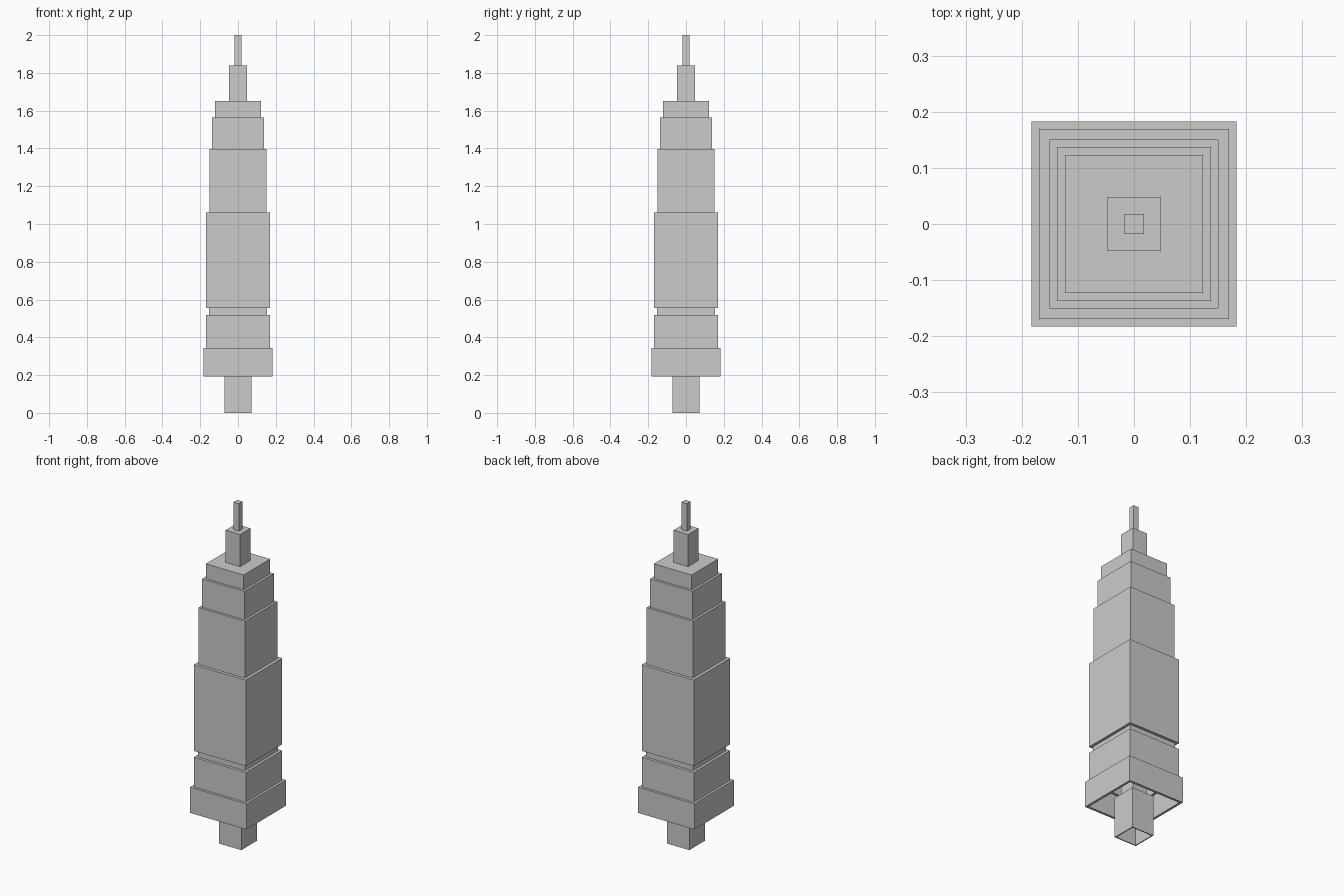
import bpy, bmesh

if "Cube" in bpy.data.objects:
    bpy.data.objects.remove(bpy.data.objects["Cube"])


def square_sweep(name, profile, closed=False, cap_start=False, cap_end=False):
    """Skin square rings along a profile of (half width, height) points."""
    bm = bmesh.new()
    rings = [[bm.verts.new((sx * w, sy * w, z))
              for sx, sy in ((-1, -1), (1, -1), (1, 1), (-1, 1))]
             for w, z in profile]
    pairs = list(zip(rings, rings[1:]))
    if closed:
        pairs.append((rings[-1], rings[0]))
    for a, b in pairs:
        for i in range(4):
            j = (i + 1) % 4
            bm.faces.new((a[i], a[j], b[j], b[i]))
    if cap_start:
        bm.faces.new(rings[0][::-1])
    if cap_end:
        bm.faces.new(rings[-1])
    bmesh.ops.recalc_face_normals(bm, faces=bm.faces)
    mesh = bpy.data.meshes.new(name)
    bm.to_mesh(mesh)
    bm.free()
    obj = bpy.data.objects.new(name, mesh)
    bpy.context.collection.objects.link(obj)
    return obj


# Tiers of the tower: half width, bottom, top
tiers = [
    (0.183, 0.193, 0.344),
    (0.169, 0.344, 0.519),
    (0.153, 0.519, 0.556),
    (0.169, 0.556, 1.062),
    (0.151, 1.062, 1.396),
    (0.137, 1.396, 1.563),
    (0.123, 1.563, 1.650),
]
wall = 0.014
core = 0.048

# Stepped tower shell, hollow and open underneath, roof closing on the core
outer = [(w, z) for w, lo, hi in tiers for z in (lo, hi)]
inner = []
for i, (w, lo, hi) in enumerate(tiers):
    below = tiers[i - 1][0] if i else w
    above = tiers[i + 1][0] if i + 1 < len(tiers) else 0
    start = lo + wall if w > below else (lo - wall if w < below else lo)
    end = hi - wall if above < w else hi + wall
    inner += [(w - wall, start), (w - wall, end)]
square_sweep("tower_shell",
             outer + [(core, 1.650), (core, 1.650 - wall)] + inner[::-1],
             closed=True)

# Central core running through the tower and out of the roof
square_sweep("central_core", [(core, 0.23), (core, 1.839)],
             cap_start=True, cap_end=True)

# Mast
square_sweep("mast", [(0.0175, 1.839), (0.0175, 2.0)],
             cap_start=True, cap_end=True)

# Hollow base stem, open at the bottom, reaching up inside the shell
t = 0.006
square_sweep("base_stem", [(0.072 - t, 0.0), (0.072, 0.0), (0.072, 0.24),
                           (core, 0.24), (core, 0.23), (0.072 - t, 0.23)],
             closed=True)
